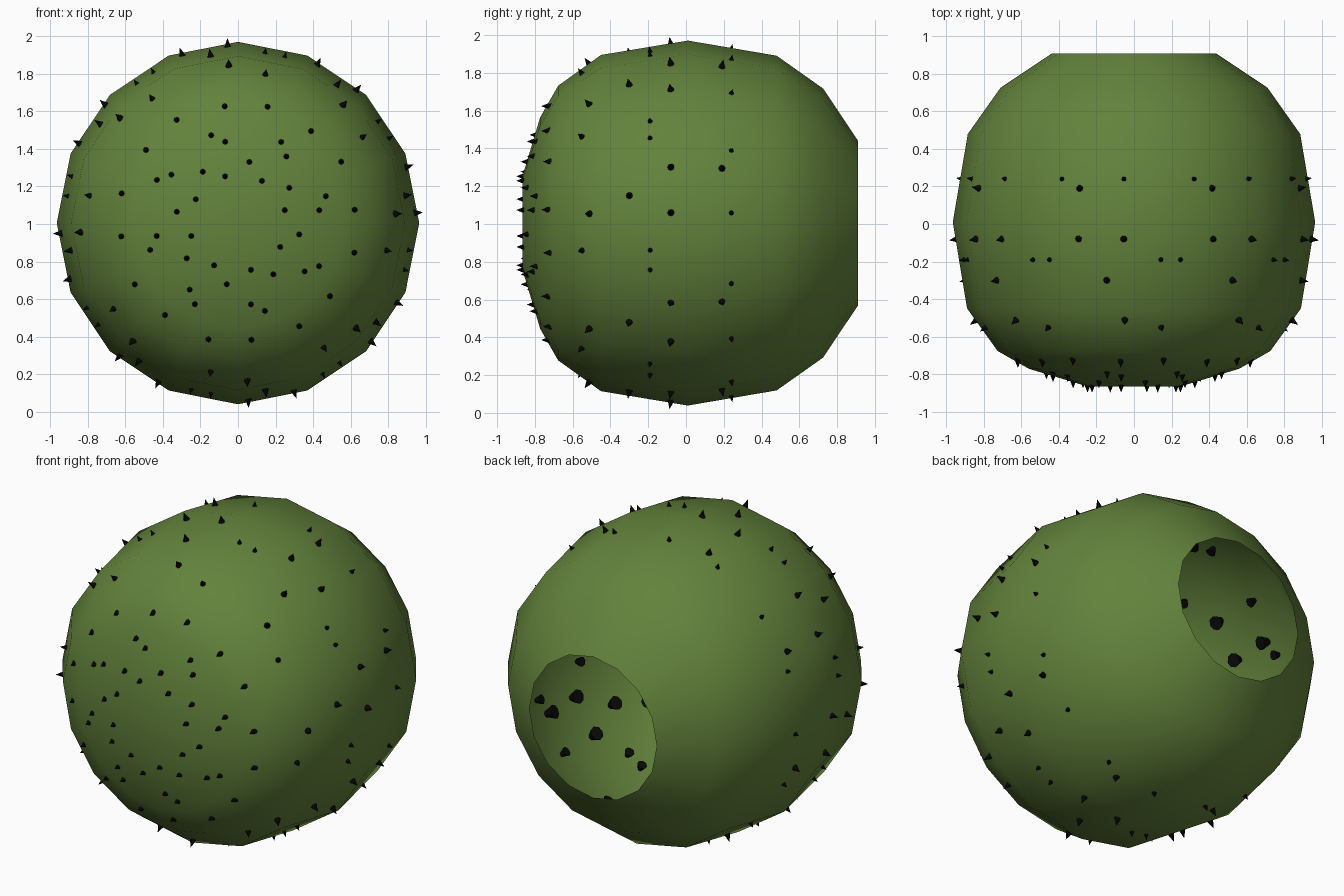
import bpy, bmesh, math
from mathutils import Vector, Matrix

if "Cube" in bpy.data.objects:
    bpy.data.objects.remove(bpy.data.objects["Cube"])

CZ = 1.005          # height of the shell's axis, which runs along y
SIDES = 16

# (y, radius) from the flat front to the open back
PROFILE = [(-0.865, 0.25), (-0.772, 0.56), (-0.677, 0.727), (-0.45, 0.89),
           (0.01, 0.966), (0.48, 0.886), (0.726, 0.712), (0.91, 0.437)]


def material(name, rgb):
    m = bpy.data.materials.new(name)
    m.diffuse_color = (*rgb, 1)
    m.use_nodes = True
    m.node_tree.nodes["Principled BSDF"].inputs["Base Color"].default_value = m.diffuse_color
    return m


def finish(name, bm, mat, smooth):
    me = bpy.data.meshes.new(name)
    bm.to_mesh(me)
    bm.free()
    me.materials.append(mat)
    for p in me.polygons:
        p.use_smooth = smooth
    ob = bpy.data.objects.new(name, me)
    bpy.context.collection.objects.link(ob)
    return ob


green = material("leaf green", (0.125, 0.225, 0.045))
black = material("black", (0.003, 0.003, 0.003))

# Round shell: rings swept around the y axis, closed front, open back
bm = bmesh.new()
rings = []
for y, r in PROFILE:
    rings.append([bm.verts.new((r * math.cos(2 * math.pi * i / SIDES), y,
                                CZ + r * math.sin(2 * math.pi * i / SIDES)))
                  for i in range(SIDES)])
for a, b in zip(rings, rings[1:]):
    for i in range(SIDES):
        j = (i + 1) % SIDES
        bm.faces.new((a[i], a[j], b[j], b[i]))
bm.faces.new(rings[0])
bmesh.ops.recalc_face_normals(bm, faces=bm.faces)
if sum(f.normal.dot(f.calc_center_median() - Vector((0, 0, CZ))) for f in bm.faces) < 0:
    bmesh.ops.reverse_faces(bm, faces=bm.faces)
finish("round_shell", bm, green, True)


def facet(angle):
    """How far the flat sided shell sits inside its corner circle."""
    step = 2 * math.pi / SIDES
    return math.cos(step / 2) / math.cos(angle % step - step / 2)


def lerp(x, x0, x1, v0, v1):
    return v0 + (v1 - v0) * (x - x0) / (x1 - x0)


def front_y(r):
    for (y0, r0), (y1, r1) in zip(PROFILE, PROFILE[1:]):
        if r0 <= r <= r1:
            return lerp(r, r0, r1, y0, y1)
    return PROFILE[0][0]


def side_r(y):
    """Radius and outward slope (radial, along y) at a given y."""
    for (y0, r0), (y1, r1) in zip(PROFILE, PROFILE[1:]):
        if y0 <= y <= y1:
            return lerp(y, y0, y1, r0, r1), Vector((y1 - y0, r0 - r1)).normalized()


def spike(bm, point, direction, size):
    """Cone half sunk in the shell, tip outward."""
    rot = direction.to_track_quat('Z', 'Y').to_matrix().to_4x4()
    depth = 0.105 * size
    mid = point + direction * (0.046 * size - depth / 2)
    bmesh.ops.create_cone(bm, cap_ends=True, segments=8, radius1=0.042 * size,
                          radius2=0, depth=depth, matrix=Matrix.Translation(mid) @ rot)


# Spikes: every ring has eight, given a start angle in degrees
FRONT = [(0.257, 15.5), (0.33, 34.5), (0.437, 9), (0.488, 17), (0.623, 6.5), (0.637, 30.7)]
SIDE = [(-0.55, 34.6, 0.85), (-0.51, 3.3, 1), (-0.3, 9.3, 1), (-0.19, 36, 0.7),
        (-0.19, 29.3, 0.7), (-0.08, 3.3, 1), (-0.08, 18.4, 1), (0.19, 18.3, 1),
        (0.24, 3.3, 0.7), (0.24, 24.6, 0.7)]

bm = bmesh.new()
for k in range(8):
    for r, start in FRONT:
        a = math.radians(start + 45 * k)
        p = Vector((r * math.cos(a), front_y(r / facet(a)), CZ + r * math.sin(a)))
        spike(bm, p, Vector((0, -1, 0)), 0.8)
finish("front_spikes", bm, black, False)

bm = bmesh.new()
for k in range(8):
    for y, start, size in SIDE:
        a = math.radians(start + 45 * k)
        r, slope = side_r(y)
        r *= facet(a)
        p = Vector((r * math.cos(a), y, CZ + r * math.sin(a)))
        d = Vector((slope.x * math.cos(a), slope.y, slope.x * math.sin(a)))
        # normals lean outward: radial part from dy, y part from the radius change
        spike(bm, p, d.normalized(), size)
finish("side_spikes", bm, black, False)
